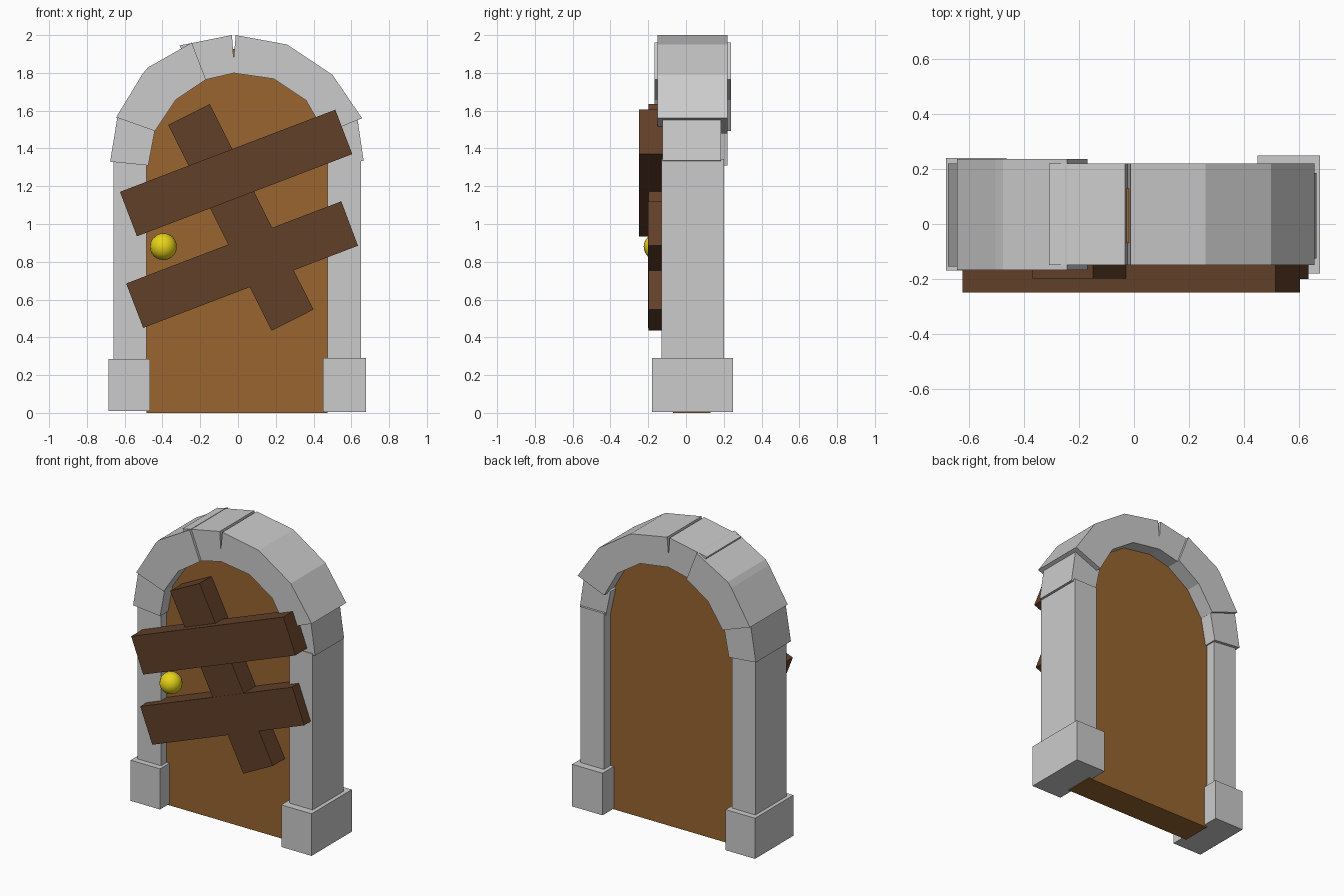
import bpy, bmesh, math

if "Cube" in bpy.data.objects:
    bpy.data.objects.remove(bpy.data.objects["Cube"])


def material(name, color):
    m = bpy.data.materials.new(name)
    m.diffuse_color = (*color, 1)
    m.use_nodes = True
    m.node_tree.nodes["Principled BSDF"].inputs["Base Color"].default_value = m.diffuse_color
    return m


door_wood = material("door_wood", (0.32, 0.13, 0.03))
plank_wood = material("plank_wood", (0.12, 0.05, 0.022))
brass = material("brass", (0.8, 0.65, 0.01))


def slab(name, outline, y0, y1, mat=None):
    """Extrude a front-view (x, z) outline from y0 back to y1."""
    bm = bmesh.new()
    face = bm.faces.new([bm.verts.new((x, y0, z)) for x, z in outline])
    ext = bmesh.ops.extrude_face_region(bm, geom=[face])
    verts = [v for v in ext["geom"] if isinstance(v, bmesh.types.BMVert)]
    bmesh.ops.translate(bm, verts=verts, vec=(0, y1 - y0, 0))
    bmesh.ops.recalc_face_normals(bm, faces=bm.faces)
    mesh = bpy.data.meshes.new(name)
    bm.to_mesh(mesh)
    bm.free()
    obj = bpy.data.objects.new(name, mesh)
    bpy.context.collection.objects.link(obj)
    if mat:
        mesh.materials.append(mat)
    return obj


def block(name, x0, x1, y0, y1, z0, z1):
    return slab(name, [(x0, z0), (x1, z0), (x1, z1), (x0, z1)], y0, y1)


# Door panel with arched top tucked into the stone arch
arch = [(-0.005 + 0.48 * math.cos(math.pi * i / 12),
         1.33 + 0.6 * math.sin(math.pi * i / 12)) for i in range(13)]
slab("door_panel", [(-0.485, 0), (0.475, 0)] + arch, -0.07, 0.13, door_wood)

# Pillars and base stones
block("pillar_left", -0.66, -0.485, -0.13, 0.2, 0.25, 1.34)
block("pillar_right", 0.475, 0.65, -0.13, 0.2, 0.25, 1.345)
block("base_left", -0.685, -0.465, -0.17, 0.24, 0.01, 0.285)
block("base_right", 0.45, 0.677, -0.18, 0.25, 0.005, 0.29)

# Uneven arch stones
slab("arch_stone_low_left",
     [(-0.677, 1.33), (-0.475, 1.31), (-0.44, 1.495), (-0.637, 1.575)], -0.155, 0.22)
slab("arch_stone_mid_left",
     [(-0.645, 1.565), (-0.44, 1.492), (-0.33, 1.657), (-0.17, 1.765),
      (-0.245, 1.96), (-0.478, 1.828), (-0.505, 1.795)], -0.167, 0.237)
slab("arch_stone_top_left",
     [(-0.31, 1.945), (-0.21, 1.755), (-0.018, 1.80), (-0.032, 2.0)], -0.15, 0.22)
slab("arch_stone_top_right",
     [(-0.012, 2.0), (-0.03, 1.80), (0.19, 1.768), (0.36, 1.655), (0.46, 1.48),
      (0.657, 1.56), (0.5, 1.79), (0.26, 1.95)], -0.15, 0.22)
slab("arch_stone_low_right",
     [(0.665, 1.335), (0.475, 1.31), (0.435, 1.50), (0.63, 1.575)], -0.125, 0.185)

# Planks nailed across the door
slab("plank_upper", [(-0.625, 1.17), (-0.535, 0.935), (0.605, 1.37), (0.515, 1.605)],
     -0.25, -0.12, plank_wood)
slab("plank_lower", [(-0.592, 0.685), (-0.502, 0.45), (0.635, 0.885), (0.547, 1.12)],
     -0.2, -0.07, plank_wood)
slab("plank_upright", [(-0.37, 1.525), (0.178, 0.435), (0.4, 0.547), (-0.15, 1.635)],
     -0.198, -0.07, plank_wood)

# Round door knob
bpy.ops.mesh.primitive_uv_sphere_add(segments=16, ring_count=12, radius=0.071,
                                     location=(-0.395, -0.153, 0.88))
knob = bpy.context.object
knob.name = "door_knob"
knob.data.materials.append(brass)
bpy.ops.object.shade_smooth_by_angle(angle=math.radians(40))
